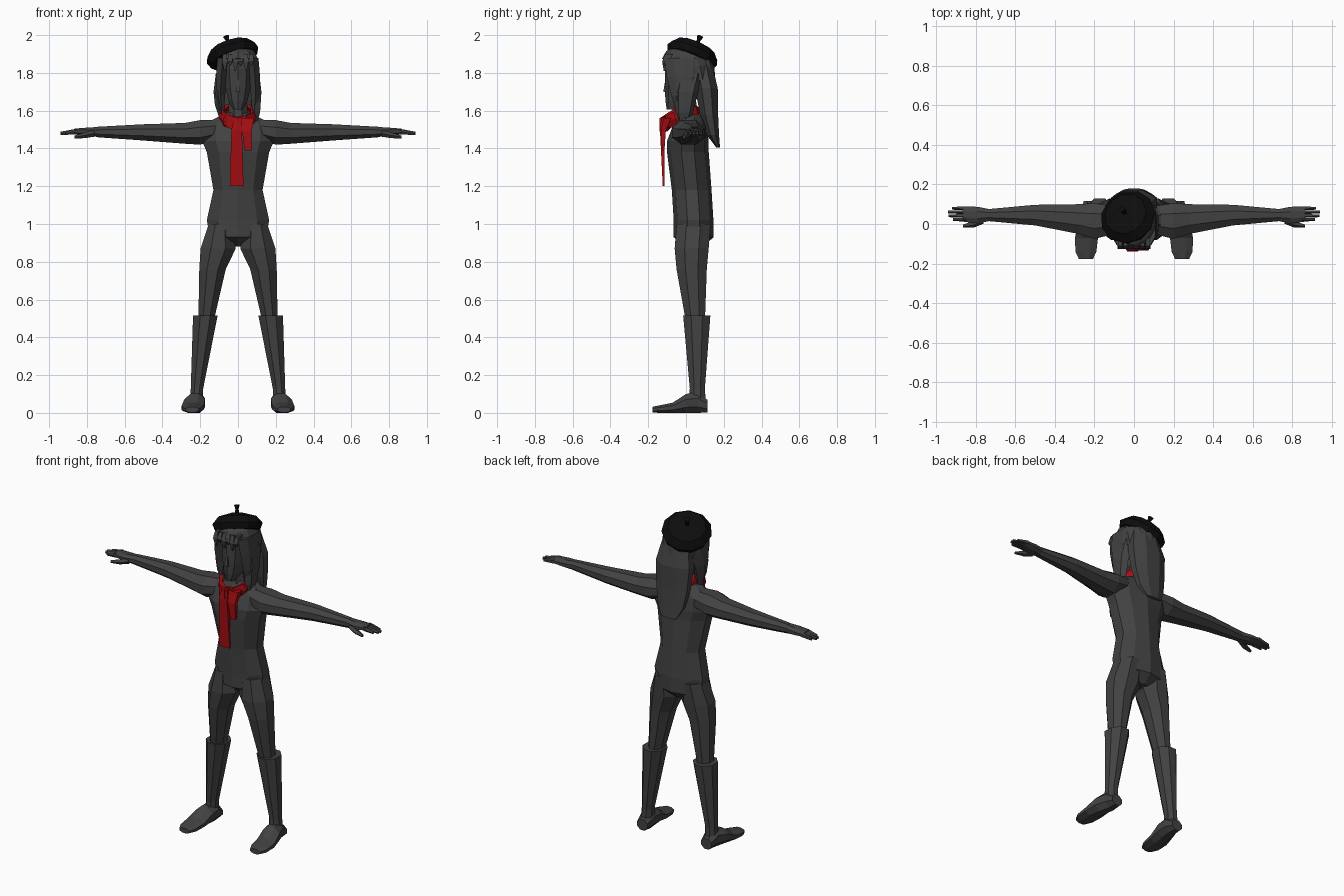
import bpy, bmesh, math
from mathutils import Vector

default_cube = bpy.data.objects.get("Cube")
if default_cube:
    bpy.data.objects.remove(default_cube, do_unlink=True)


def make_material(name, red, green, blue):
    material = bpy.data.materials.new(name)
    material.use_nodes = True
    colour = (red, green, blue, 1)
    material.diffuse_color = colour
    shader = material.node_tree.nodes["Principled BSDF"]
    shader.inputs["Base Color"].default_value = colour
    return material


GREY = make_material("charcoal grey", .054, .054, .054)
BLACK = make_material("beret black", .004, .004, .004)
RED = make_material("scarf red", .38, .004, .006)

# How the two section axes and the loft direction map to x, y, z
ALONG_X = lambda across, up, along: (along, across, up)
ALONG_Y = lambda across, up, along: (across, along, up)
ALONG_Z = lambda across, up, along: (across, up, along)


def loft(name, material, sides, direction, sections, mirror=False, capped=True):
    """Skin sections given as (along, centre, centre, half size, half size)."""
    bm = bmesh.new()
    grow = 1 / math.cos(math.pi / sides)
    loops = []
    for along, centre_u, centre_v, half_u, half_v in sections:
        loop = []
        for index in range(sides):
            angle = math.tau * (index + .5) / sides
            across = centre_u + half_u * grow * math.cos(angle)
            up = centre_v + half_v * grow * math.sin(angle)
            loop.append(bm.verts.new(direction(across, up, along)))
        loops.append(loop)
    for lower, upper in zip(loops, loops[1:]):
        for index in range(sides):
            following = (index + 1) % sides
            bm.faces.new((lower[index], lower[following], upper[following], upper[index]))
    if capped:
        bm.faces.new(loops[0])
        bm.faces.new(loops[-1])
    bmesh.ops.recalc_face_normals(bm, faces=bm.faces)
    mesh = bpy.data.meshes.new(name)
    bm.to_mesh(mesh)
    bm.free()
    mesh.materials.append(material)
    part = bpy.data.objects.new(name, mesh)
    bpy.context.collection.objects.link(part)
    if mirror:
        part.modifiers.new("Mirror", "MIRROR")
    return part


def centred(name, sides, rows):
    """Upright grey part on the middle plane: (height, half width, y, half depth)."""
    sections = [(height, 0, y, width, depth) for height, width, y, depth in rows]
    return loft(name, GREY, sides, ALONG_Z, sections)


def turned(name, material, sides, profile, capped=True):
    """Round part from (height, radius) pairs."""
    sections = [(height, 0, 0, radius, radius) for height, radius in profile]
    return loft(name, material, sides, ALONG_Z, sections, capped=capped)


def paired(name, sides, direction, sections):
    """Grey part with a mirrored twin on the other side."""
    return loft(name, GREY, sides, direction, sections, mirror=True)


# Torso from the crotch up to the neck
centred("torso", 10, [
    (.88, .04, .05, .04),
    (.93, .15, .04, .1),
    (1.02, .165, .04, .1),
    (1.18, .13, .03, .1),
    (1.38, .165, .01, .105),
    (1.44, .19, .01, .105),
    (1.52, .19, .02, .085),
    (1.56, .12, .02, .07),
    (1.59, .055, .01, .05)])
centred("neck", 8, [(1.55, .055, .01, .055), (1.68, .045, 0, .05)])

# Legs, boots and feet
paired("leg", 8, ALONG_Z, [
    (.48, .17, .05, .04, .05),
    (.76, .135, .03, .07, .08),
    (.87, .105, .03, .093, .09),
    (1, .095, .04, .06, .09)])
paired("boot", 8, ALONG_Z, [
    (.05, .22, .06, .035, .045),
    (.13, .217, .06, .033, .04),
    (.515, .173, .057, .065, .072)])
paired("foot", 8, ALONG_Y, [
    (.115, .22, .035, .035, .033),
    (.06, .22, .055, .045, .055),
    (0, .23, .05, .055, .05),
    (-.07, .24, .027, .058, .027),
    (-.14, .243, .02, .053, .02),
    (-.178, .243, .017, .035, .015)])

# Arms, palms, fingers and thumbs
paired("arm", 8, ALONG_X, [
    (.1, .02, 1.5, .07, .05),
    (.2, .015, 1.485, .09, .065),
    (.28, .025, 1.48, .075, .055),
    (.5, .045, 1.485, .052, .043),
    (.74, .045, 1.487, .03, .028)])
paired("palm", 8, ALONG_X, [
    (.73, .045, 1.487, .03, .027),
    (.79, .045, 1.488, .042, .023),
    (.865, .05, 1.49, .038, .015)])
for finger, tip in enumerate((.915, .938, .94, .92)):
    y = .023 + .019 * finger
    paired("finger", 5, ALONG_X, [
        (.85, y, 1.49, .009, .013),
        (tip, y, 1.48, .006, .007)])
paired("thumb", 5, ALONG_X, [
    (.76, .02, 1.48, .015, .015),
    (.81, 0, 1.47, .015, .013),
    (.865, -.01, 1.46, .007, .007)])

# Head with a narrow face and a small nose
centred("head", 10, [
    (1.605, .025, -.065, .035),
    (1.65, .05, -.03, .075),
    (1.72, .066, -.01, .097),
    (1.82, .075, 0, .105),
    (1.9, .07, 0, .09)])
centred("nose", 4, [(1.7, .012, -.105, .015), (1.77, .006, -.1, .009)])

# Hair: crown, long back, fringe and locks beside the face
centred("hair_crown", 10, [
    (1.76, .105, .06, .09),
    (1.84, .11, .04, .105),
    (1.875, .105, .01, .13),
    (1.915, .085, 0, .1),
    (1.94, .045, -.015, .045)])
centred("back_hair", 8, [
    (1.405, .05, .17, .01),
    (1.47, .085, .143, .032),
    (1.58, .105, .122, .048),
    (1.72, .115, .108, .06),
    (1.88, .08, .075, .055)])
for strand in range(6):
    x = .028 * (strand - 2.5)
    loft("fringe_strand", GREY, 4, ALONG_Z, [
        (1.81 + .03 * (strand % 2), x, -.113, .003, .005),
        (1.86, x, -.108, .014, .018),
        (1.9, x, -.09, .01, .02)])
paired("side_lock", 6, ALONG_Z, [
    (1.6, .085, -.04, .01, .01),
    (1.68, .093, -.015, .025, .055),
    (1.78, .09, -.01, .027, .08),
    (1.88, .08, -.01, .028, .09)])
for name, side, tip in (("left_lock", 1, 1.5), ("right_lock", -1, 1.54)):
    loft(name, GREY, 5, ALONG_Z, [
        (tip, .08 * side, -.015, .01, .015),
        (tip + .09, .095 * side, -.01, .022, .04),
        (1.7, .1 * side, 0, .024, .055),
        (1.8, .09 * side, .02, .022, .06)])

# Scarf: sloping collar band, side fold and two hanging tails
collar = turned("scarf_collar", RED, 9, [(-.035, .09), (0, .097), (.035, .082)], capped=False)
collar.location = (0, -.025, 1.575)
collar.rotation_euler.x = .45
collar.modifiers.new("Thickness", "SOLIDIFY").thickness = .018
loft("scarf_long_tail", RED, 4, ALONG_Z, [
    (1.2, -.007, -.119, .036, .004),
    (1.5, -.007, -.125, .028, .013),
    (1.565, 0, -.11, .02, .02)])
loft("scarf_short_tail", RED, 4, ALONG_Z, [
    (1.39, .053, -.12, .018, .006),
    (1.49, .047, -.12, .025, .013),
    (1.56, .05, -.1, .034, .02)])
loft("scarf_fold", RED, 4, ALONG_X, [
    (-.088, -.05, 1.575, .012, .035),
    (-.055, -.095, 1.545, .015, .035),
    (.005, -.12, 1.525, .02, .035)])

# Beret tilted towards the back and right, with a stem
beret = turned("beret", BLACK, 11, [
    (-.045, .095), (-.03, .125), (.005, .138), (.045, .105), (.065, .03)])
stem = turned("beret_stem", BLACK, 5, [(.055, .012), (.085, .008), (.11, .014)])
for part in (beret, stem):
    part.rotation_mode = "QUATERNION"
    part.rotation_quaternion = Vector((-.33, .42, 1)).to_track_quat("Z", "Y")
    part.location = (-.03, .035, 1.897)
